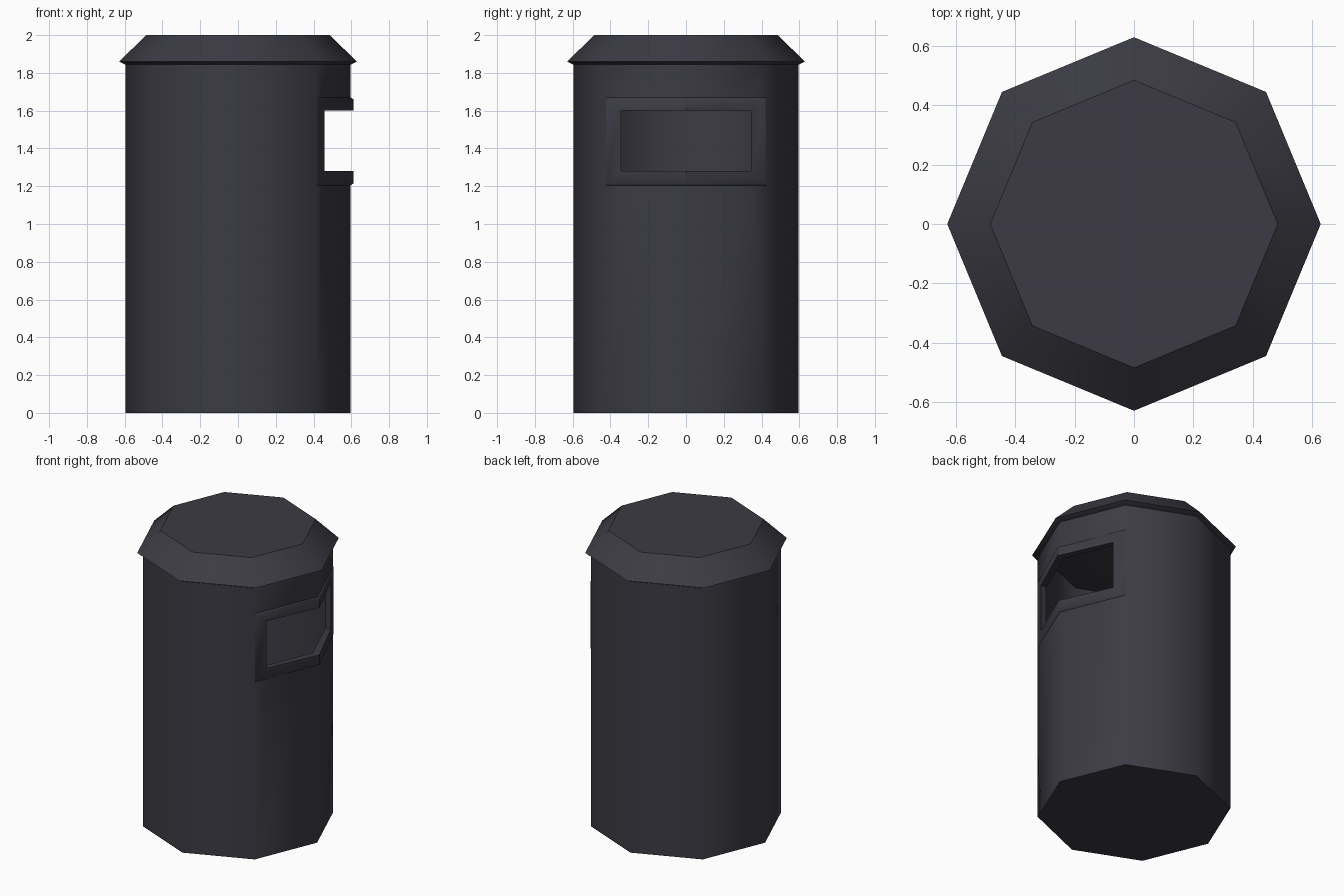
import bpy, bmesh, math

if "Cube" in bpy.data.objects:
    bpy.data.objects.remove(bpy.data.objects["Cube"])

SIDES = 8
mat = bpy.data.materials.new("dark grey metal")
mat.diffuse_color = (0.045, 0.044, 0.058, 1)
mat.use_nodes = True
mat.node_tree.nodes["Principled BSDF"].inputs["Base Color"].default_value = mat.diffuse_color


def finish(name, bm):
    bmesh.ops.recalc_face_normals(bm, faces=bm.faces)
    me = bpy.data.meshes.new(name)
    bm.to_mesh(me)
    bm.free()
    me.materials.append(mat)
    ob = bpy.data.objects.new(name, me)
    bpy.context.collection.objects.link(ob)
    return ob


def lathe(name, profile):
    """Octagonal solid from (radius, z) rings, capped at both ends."""
    bm = bmesh.new()
    rings = [[bm.verts.new((r * math.cos(a), r * math.sin(a), z))
              for a in (i * math.tau / SIDES for i in range(SIDES))]
             for r, z in profile]
    for lo, hi in zip(rings, rings[1:]):
        for i in range(SIDES):
            j = (i + 1) % SIDES
            bm.faces.new((lo[i], lo[j], hi[j], hi[i]))
    bm.faces.new(rings[0])
    bm.faces.new(rings[-1])
    return finish(name, bm)


def activate(ob):
    bpy.ops.object.select_all(action='DESELECT')
    ob.select_set(True)
    bpy.context.view_layer.objects.active = ob


# hollow bin body
body = lathe("bin_body", [(0.595, 0), (0.595, 1.845), (0.56, 1.845), (0.56, 0.03)])

# chamfered lid
lid = lathe("lid", [(0.6, 1.845), (0.63, 1.86), (0.485, 2.0)])

# raised frame wrapping the +x corner, fading out at the neighbouring corners
bm = bmesh.new()
sections = []
for ang, r in ((-45, 0.597), (0, 0.612), (45, 0.597)):
    a = math.radians(ang)
    sec = [(0.575, 1.205), (0.595, 1.205), (r, 1.215),
           (r, 1.66), (0.595, 1.67), (0.575, 1.67)]
    sections.append([bm.verts.new((q * math.cos(a), q * math.sin(a), z)) for q, z in sec])
for s, t in zip(sections, sections[1:]):
    for i in range(6):
        j = (i + 1) % 6
        bm.faces.new((s[i], s[j], t[j], t[i]))
bm.faces.new(sections[0])
bm.faces.new(sections[-1])
frame = finish("opening_frame", bm)

# rectangular opening cut through body and frame
bpy.ops.mesh.primitive_cube_add(size=1, location=(0.5, 0, 1.44))
cutter = bpy.context.object
cutter.name = "opening_cutter"
cutter.scale = (0.6, 0.69, 0.32)
cutter.hide_render = True
bpy.context.view_layer.update()
for ob in (body, frame):
    activate(ob)
    m = ob.modifiers.new("opening", 'BOOLEAN')
    m.operation = 'DIFFERENCE'
    m.solver = 'EXACT'
    m.object = cutter
    bpy.ops.object.modifier_apply(modifier=m.name)
bpy.data.objects.remove(cutter, do_unlink=True)

# smooth around the octagon, sharp at rims
for ob in (body, lid, frame):
    activate(ob)
    bpy.ops.object.shade_smooth_by_angle(angle=math.radians(45.5))
